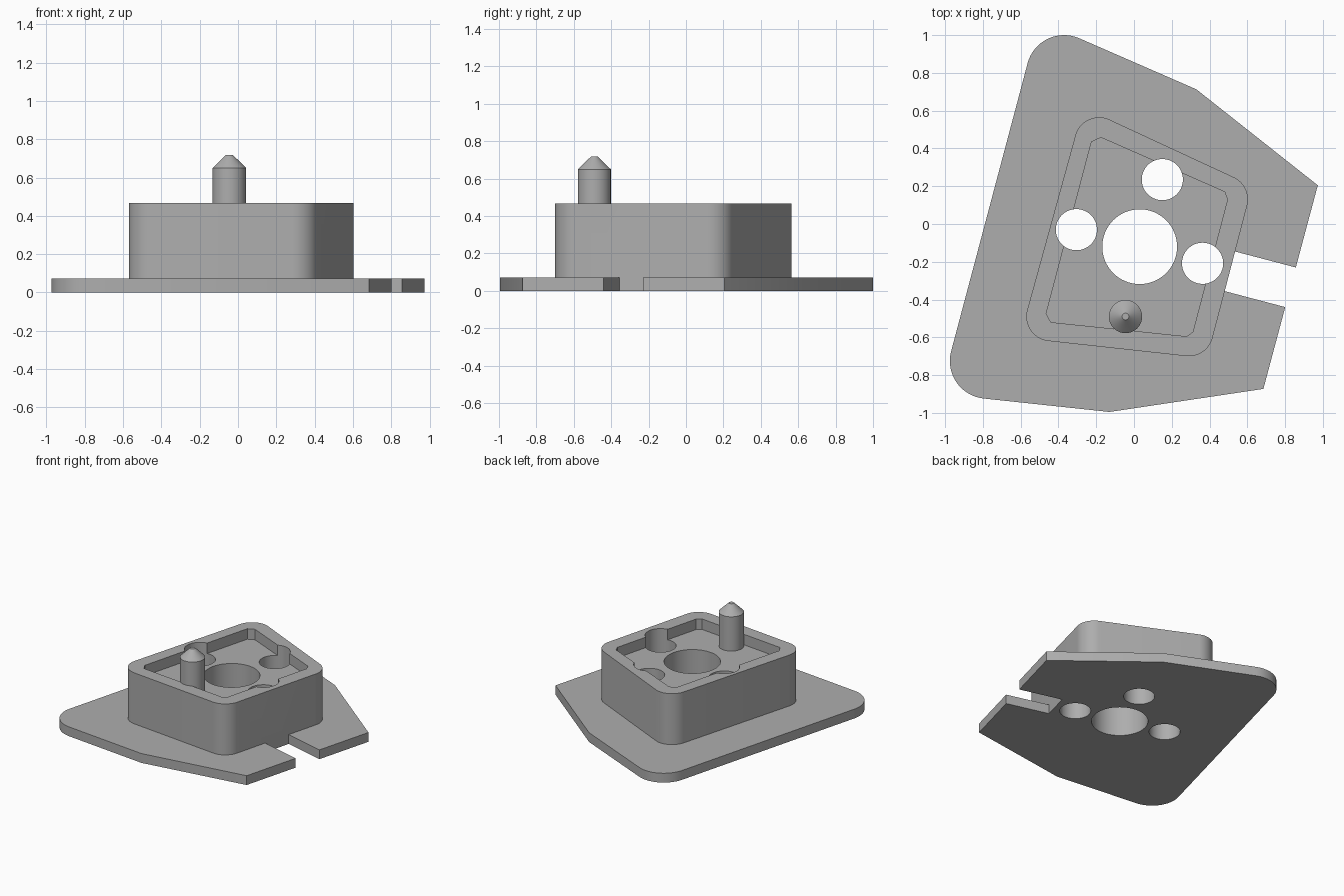
import bpy
import bmesh
from math import cos, sin, pi, radians
from mathutils import Vector
from mathutils.geometry import convex_hull_2d

if "Cube" in bpy.data.objects:
    bpy.data.objects.remove(bpy.data.objects["Cube"])

grey = bpy.data.materials.new("plain grey")
grey.use_nodes = True
colour = (0.42, 0.42, 0.42, 1)
grey.diffuse_color = colour
grey.node_tree.nodes["Principled BSDF"].inputs["Base Color"].default_value = colour

PLATE_TOP, POCKET_FLOOR, BLOCK_TOP = 0.072, 0.385, 0.466
PIN_SHOULDER, PIN_TIP = 0.65, 0.718


def add_object(name, bm):
    bmesh.ops.recalc_face_normals(bm, faces=bm.faces)
    mesh = bpy.data.meshes.new(name)
    bm.to_mesh(mesh)
    bm.free()
    mesh.materials.append(grey)
    obj = bpy.data.objects.new(name, mesh)
    bpy.context.collection.objects.link(obj)
    return obj


def prism(name, corners, z0, z1, steps=64):
    """Convex outline around (x, y, radius) corners, extruded from z0 to z1."""
    points = []
    for x, y, r in corners:
        count = steps if r else 1
        points += [Vector((x + r * cos(2 * pi * i / count), y + r * sin(2 * pi * i / count)))
                   for i in range(count)]
    bm = bmesh.new()
    face = bm.faces.new([bm.verts.new((*points[i], z0)) for i in convex_hull_2d(points)])
    top = bmesh.ops.extrude_face_region(bm, geom=[face])["geom"]
    bmesh.ops.translate(bm, vec=(0, 0, z1 - z0),
                        verts=[v for v in top if isinstance(v, bmesh.types.BMVert)])
    return add_object(name, bm)


def combine(target, other, operation):
    """Apply a boolean and discard the helper."""
    mod = target.modifiers.new(operation, "BOOLEAN")
    mod.operation, mod.object, mod.solver = operation, other, "EXACT"
    bpy.context.view_layer.update()
    result = target.evaluated_get(bpy.context.evaluated_depsgraph_get())
    mesh = bpy.data.meshes.new_from_object(result)
    target.modifiers.clear()
    target.data = mesh
    bpy.data.objects.remove(other)


# Base plate: two rounded corners on the left, straight corners elsewhere
body = prism("mounting_base", [
    (-0.37, 0.80, 0.20), (0.33, 0.713, 0), (0.973, 0.205, 0),
    (0.685, -0.873, 0), (-0.13, -0.995, 0), (-0.775, -0.725, 0.20)], 0, PLATE_TOP)

# Slot in the plate, running in to the block wall
slot = prism("slot_cutter", [
    (0.43, -0.118, 0), (1.047, -0.28, 0), (0.99, -0.49, 0), (0.38, -0.329, 0)], -0.1, 0.2)
combine(body, slot, "DIFFERENCE")

# Raised block with rounded corners
block = prism("block", [
    (-0.185, 0.435, 0.13), (0.473, 0.13, 0.13),
    (0.29, -0.57, 0.13), (-0.44, -0.49, 0.13)], 0, BLOCK_TOP)
combine(body, block, "UNION")

# Shallow pocket with chamfered corners
pocket = prism("pocket_cutter", [
    (-0.225, 0.435, 0), (-0.175, 0.458, 0), (0.48, 0.17, 0), (0.495, 0.13, 0),
    (0.312, -0.57, 0), (0.28, -0.595, 0), (-0.44, -0.52, 0), (-0.465, -0.475, 0)],
    POCKET_FLOOR, 0.8)
combine(body, pocket, "DIFFERENCE")

# Through holes
for x, y, r in [(0.03, -0.12, 0.198), (0.15, 0.235, 0.109),
                (-0.305, -0.03, 0.109), (0.363, -0.208, 0.109)]:
    combine(body, prism("hole_cutter", [(x, y, r)], -0.1, 0.8), "DIFFERENCE")

# Locating pin with a truncated conical tip
bm = bmesh.new()
rings = []
for r, z in [(0.088, 0.3), (0.088, PIN_SHOULDER), (0.018, PIN_TIP)]:
    rings.append([bm.verts.new((-0.045 + r * cos(2 * pi * i / 48),
                                -0.49 + r * sin(2 * pi * i / 48), z)) for i in range(48)])
for low, high in zip(rings, rings[1:]):
    for i in range(48):
        j = (i + 1) % 48
        bm.faces.new((low[i], low[j], high[j], high[i]))
bm.faces.new(rings[0])
bm.faces.new(rings[-1])
combine(body, add_object("pin", bm), "UNION")

# Smooth rounded walls, keep edges crisp
bpy.ops.object.select_all(action="DESELECT")
body.select_set(True)
bpy.context.view_layer.objects.active = body
bpy.ops.object.shade_smooth_by_angle(angle=radians(20))
